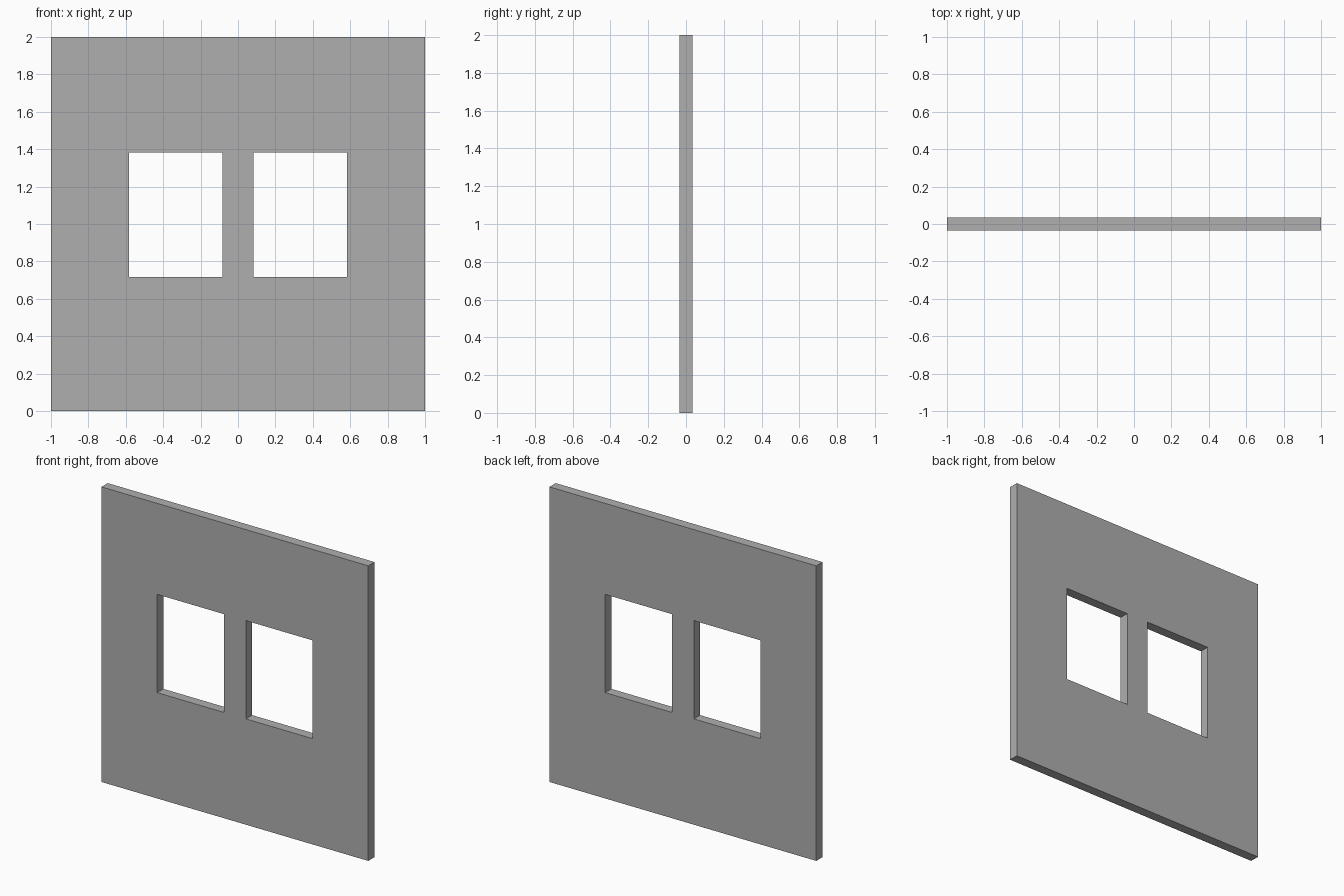
import bpy
import bmesh

if "Cube" in bpy.data.objects:
    bpy.data.objects.remove(bpy.data.objects["Cube"])

THICKNESS = 0.067
XS = [-1.0, -0.583, -0.083, 0.083, 0.583, 1.0]   # wall edges and window jambs
ZS = [0.0, 0.717, 1.383, 2.0]                    # floor, sill, lintel, top
WINDOWS = {(1, 1), (3, 1)}                       # open cells (column, row)

# Wall front face as a panel grid, leaving the window cells open
bm = bmesh.new()
verts = [[bm.verts.new((x, -THICKNESS / 2, z)) for z in ZS] for x in XS]
for i in range(len(XS) - 1):
    for j in range(len(ZS) - 1):
        if (i, j) not in WINDOWS:
            bm.faces.new((verts[i][j], verts[i + 1][j],
                          verts[i + 1][j + 1], verts[i][j + 1]))

# Extrude to thickness, which also forms the window reveals
front = bm.faces[:]
result = bmesh.ops.extrude_face_region(bm, geom=front, use_keep_orig=True)
back = [g for g in result["geom"] if isinstance(g, bmesh.types.BMVert)]
bmesh.ops.translate(bm, verts=back, vec=(0, THICKNESS, 0))
bmesh.ops.recalc_face_normals(bm, faces=bm.faces[:])

mesh = bpy.data.meshes.new("window_wall")
bm.to_mesh(mesh)
bm.free()
wall = bpy.data.objects.new("window_wall", mesh)
bpy.context.collection.objects.link(wall)

# Dark grey wall finish
finish = bpy.data.materials.new("dark_grey")
finish.diffuse_color = (0.43, 0.43, 0.43, 1.0)
finish.use_nodes = True
finish.node_tree.nodes["Principled BSDF"].inputs["Base Color"].default_value = finish.diffuse_color
mesh.materials.append(finish)
